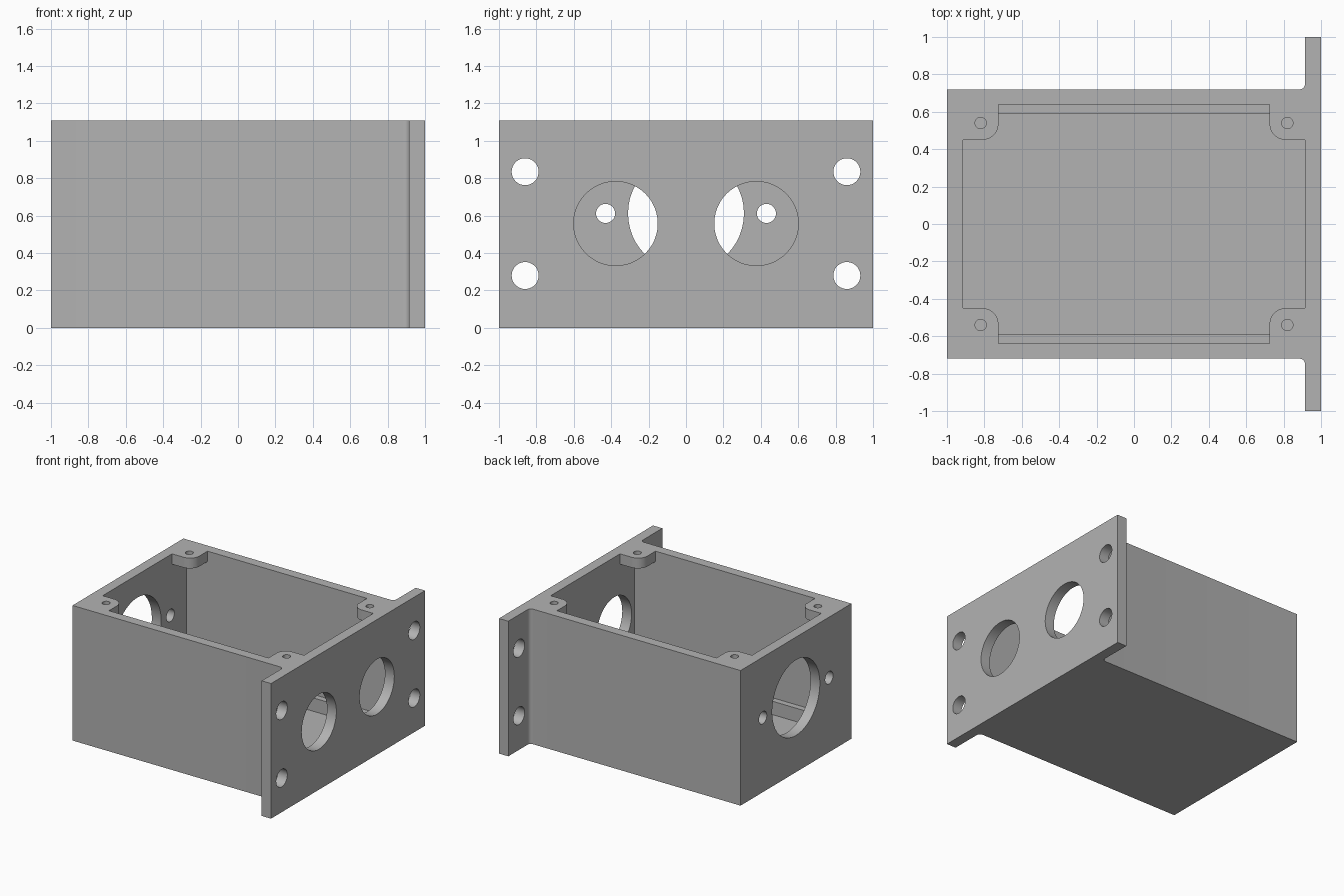
import bpy, bmesh, math
from mathutils import Vector

if "Cube" in bpy.data.objects:
    bpy.data.objects.remove(bpy.data.objects["Cube"])

HEIGHT = 1.11
FLOOR = 0.08
TAB_BOTTOM = 1.025

grey = bpy.data.materials.new("light grey")
grey.use_nodes = True
grey.diffuse_color = (0.45, 0.45, 0.45, 1)
grey.node_tree.nodes["Principled BSDF"].inputs["Base Color"].default_value = grey.diffuse_color


def prism(name, points, direction):
    """Extrude a closed loop of 3D points along a direction."""
    bm = bmesh.new()
    face = bm.faces.new([bm.verts.new(p) for p in points])
    result = bmesh.ops.extrude_face_region(bm, geom=[face])
    moved = [v for v in result["geom"] if isinstance(v, bmesh.types.BMVert)]
    bmesh.ops.translate(bm, verts=moved, vec=Vector(direction))
    bmesh.ops.recalc_face_normals(bm, faces=bm.faces)
    mesh = bpy.data.meshes.new(name)
    bm.to_mesh(mesh)
    bm.free()
    obj = bpy.data.objects.new(name, mesh)
    bpy.context.collection.objects.link(obj)
    mesh.materials.append(grey)
    return obj


def arc(cx, cy, radius, start, end, steps=12):
    angles = [math.radians(start + (end - start) * i / steps) for i in range(steps + 1)]
    return [(cx + radius * math.cos(a), cy + radius * math.sin(a)) for a in angles]


def circle(cx, cy, radius):
    return arc(cx, cy, radius, 0, 360, 48)[:-1]


def cut(target, cutter):
    """Subtract a cutter from the target and throw it away."""
    cutter.hide_render = True
    mod = target.modifiers.new("cut", 'BOOLEAN')
    mod.operation = 'DIFFERENCE'
    mod.solver = 'EXACT'
    mod.object = cutter
    bpy.context.view_layer.objects.active = target
    bpy.ops.object.modifier_apply(modifier=mod.name)
    bpy.data.objects.remove(cutter)


def hole_x(y, z, radius, x, depth):
    cut(housing, prism("hole_cutter", [(x, a, b) for a, b in circle(y, z, radius)], (depth, 0, 0)))


# Outer plan: box with a filleted mounting flange on the +x end
half = [(1, 1), (0.915, 1)] + arc(0.885, 0.75, 0.03, 0, -90, 8) + [(-1, 0.72)]
plan = half + [(x, -y) for x, y in reversed(half)]
housing = prism("housing", [(x, y, 0) for x, y in plan], (0, 0, HEIGHT))

# Cavity with a low rail along each long wall
side = [(0.59, FLOOR), (0.59, 0.19), (0.64, 0.19), (0.64, TAB_BOTTOM)]
section = side + [(-y, z) for y, z in reversed(side)]
cut(housing, prism("cavity_cutter", [(-0.915, y, z) for y, z in section], (1.83, 0, 0)))

# Top opening that leaves a rounded screw tab in each corner
corner = [(0.915, 0.45)] + arc(0.81, 0.535, 0.085, 270, 180) + [(0.725, 0.64)]
right = corner + [(-x, y) for x, y in reversed(corner)]
opening = right + [(-x, -y) for x, y in right]
cut(housing, prism("opening_cutter", [(x, y, 0.9) for x, y in opening], (0, 0, 0.4)))

# Screw holes in the corner tabs
for x in (-0.82, 0.82):
    for y in (-0.54, 0.54):
        cut(housing, prism("screw_cutter", [(a, b, 0.98) for a, b in circle(x, y, 0.03)], (0, 0, 0.3)))

for s in (-1, 1):
    # Flange end: large ports and mounting holes
    hole_x(s * 0.376, 0.558, 0.225, 0.8, 0.4)
    for z in (0.28, 0.835):
        hole_x(s * 0.86, z, 0.072, 0.8, 0.4)
    # Opposite end: small holes beside the main port
    hole_x(s * 0.43, 0.612, 0.051, -1.2, 0.4)
hole_x(0, 0.612, 0.31, -1.2, 0.4)

# Smooth the round walls, keep edges sharp
bpy.ops.object.select_all(action='DESELECT')
housing.select_set(True)
bpy.context.view_layer.objects.active = housing
bpy.ops.object.shade_smooth_by_angle(angle=math.radians(30))
